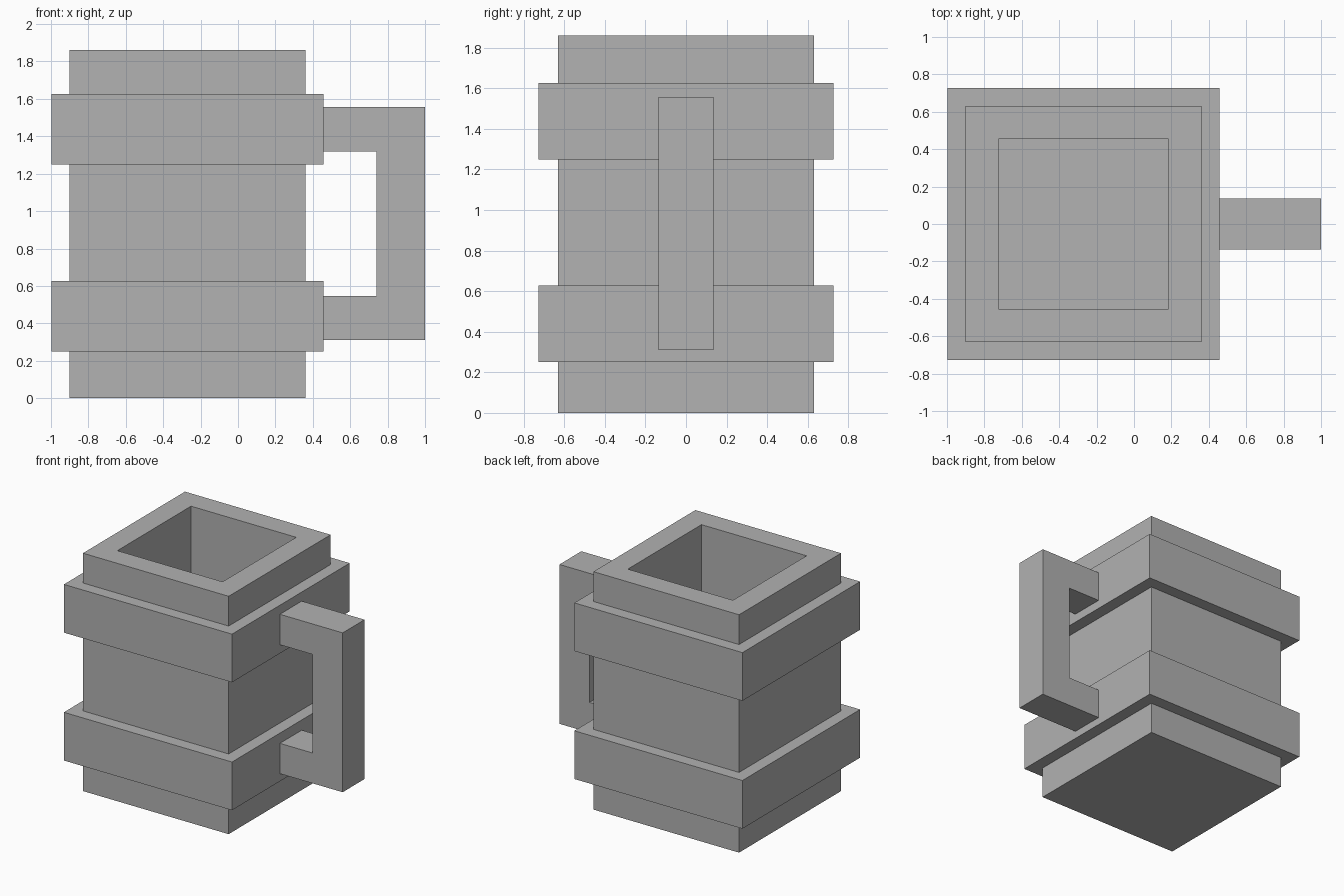
import bpy
import bmesh
from mathutils import Vector

cube = bpy.data.objects.get("Cube")
if cube:
    bpy.data.objects.remove(cube, do_unlink=True)

# One plain grey for the whole mug
grey = bpy.data.materials.new("plain_grey")
grey.use_nodes = True
colour = (0.445, 0.445, 0.445, 1)
grey.diffuse_color = colour
grey.node_tree.nodes["Principled BSDF"].inputs["Base Color"].default_value = colour

CENTRE_X = -0.27
BODY, BAND, CAVITY = 0.63, 0.727, 0.455  # half widths
HEIGHT, FLOOR = 1.86, 0.18


def finish(name, bm):
    bmesh.ops.recalc_face_normals(bm, faces=bm.faces)
    mesh = bpy.data.meshes.new(name)
    bm.to_mesh(mesh)
    bm.free()
    mesh.materials.append(grey)
    obj = bpy.data.objects.new(name, mesh)
    bpy.context.collection.objects.link(obj)
    return obj


def square_loft(name, profile, closed):
    """Sweep a (half width, height) profile round a square."""
    bm = bmesh.new()
    corners = ((-1, -1), (1, -1), (1, 1), (-1, 1))
    rings = [[bm.verts.new((CENTRE_X + r * sx, r * sy, z)) for sx, sy in corners]
             for r, z in profile]
    pairs = list(zip(rings, rings[1:]))
    if closed:
        pairs.append((rings[-1], rings[0]))
    else:
        bm.faces.new(rings[0])
        bm.faces.new(rings[-1])
    for low, high in pairs:
        for i in range(4):
            j = (i + 1) % 4
            bm.faces.new((low[i], low[j], high[j], high[i]))
    return finish(name, bm)


# Hollow square body
square_loft("mug_body", [(BODY, 0), (BODY, HEIGHT), (CAVITY, HEIGHT), (CAVITY, FLOOR)], False)

# Two raised bands, their inner sides just inside the body wall
for name, low in (("lower_band", 0.25), ("upper_band", 1.25)):
    high = low + 0.377
    inner = BODY - 0.02
    square_loft(name, [(inner, low), (BAND, low), (BAND, high), (inner, high)], True)

# C-shaped handle, extruded from its side outline
start, inside, outside = CENTRE_X + BAND - 0.01, 0.74, 1.0
outline = [(start, 0.31), (outside, 0.31), (outside, 1.556), (start, 1.556),
           (start, 1.318), (inside, 1.318), (inside, 0.547), (start, 0.547)]
bm = bmesh.new()
face = bm.faces.new([bm.verts.new((x, -0.135, z)) for x, z in outline])
extruded = bmesh.ops.extrude_face_region(bm, geom=[face])
moved = [v for v in extruded["geom"] if isinstance(v, bmesh.types.BMVert)]
bmesh.ops.translate(bm, verts=moved, vec=Vector((0, 0.27, 0)))
# Keep a single start cap so the solid stays closed
if not face.is_valid or all(len(e.link_faces) == 1 for e in face.edges):
    bm.faces.new([v for v in bm.verts if v not in moved])
finish("handle", bm)
